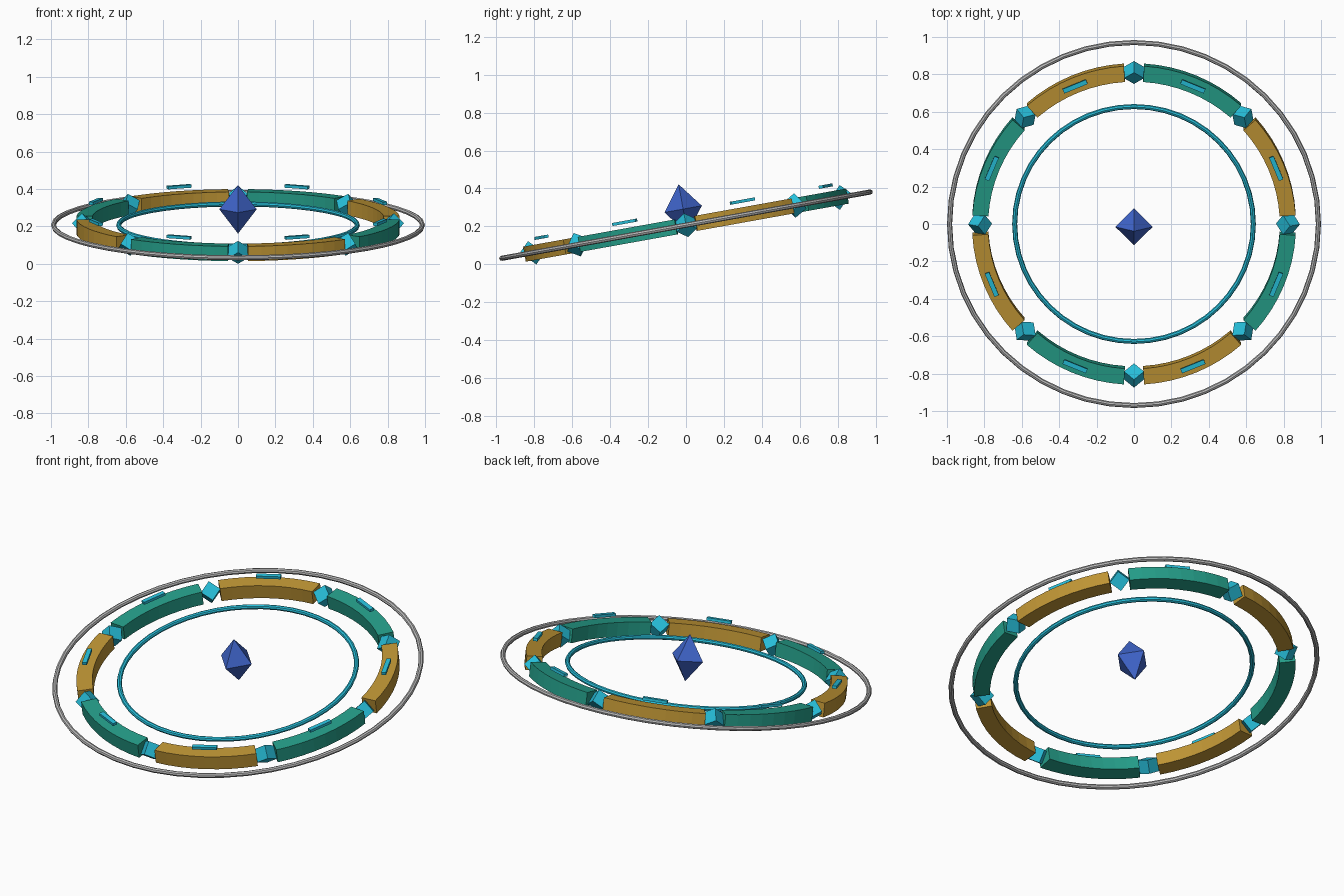
import bpy, bmesh, math
from mathutils import Matrix

if "Cube" in bpy.data.objects:
    bpy.data.objects.remove(bpy.data.objects["Cube"])

# whole model is tilted about x and lifted
TILT = Matrix.Translation((0, 0, 0.207)) @ Matrix.Rotation(math.radians(10.2), 4, 'X')
R = 0.823  # radius of the segmented ring


def material(name, rgb):
    m = bpy.data.materials.new(name)
    m.diffuse_color = (*rgb, 1)
    m.use_nodes = True
    m.node_tree.nodes["Principled BSDF"].inputs["Base Color"].default_value = m.diffuse_color
    return m


CYAN = material("cyan", (0.02, 0.52, 0.70))
GOLD = material("gold", (0.52, 0.30, 0.035))
GREEN = material("teal_green", (0.018, 0.34, 0.25))
BLUE = material("blue", (0.05, 0.13, 0.60))
GREY = material("grey", (0.50, 0.50, 0.50))


def finish(bm, name, mat, local=Matrix()):
    bmesh.ops.recalc_face_normals(bm, faces=bm.faces)
    me = bpy.data.meshes.new(name)
    bm.to_mesh(me)
    bm.free()
    me.materials.append(mat)
    ob = bpy.data.objects.new(name, me)
    bpy.context.collection.objects.link(ob)
    ob.matrix_world = TILT @ local
    return ob


def sweep(name, profile, mat, a0, a1, steps, closed):
    """Sweep an (r, z) profile around the z axis."""
    bm = bmesh.new()
    rows = []
    for i in range(steps if closed else steps + 1):
        a = a0 + (a1 - a0) * i / steps
        rows.append([bm.verts.new((r * math.cos(a), r * math.sin(a), z)) for r, z in profile])
    n = len(profile)
    for i in range(steps):
        p, q = rows[i], rows[(i + 1) % len(rows)]
        for j in range(n):
            k = (j + 1) % n
            bm.faces.new((p[j], p[k], q[k], q[j]))
    if not closed:
        bm.faces.new(rows[0])
        bm.faces.new(rows[-1])
    return finish(bm, name, mat)


def hoop(name, radius, tube, mat):
    prof = [(radius + tube * math.cos(t * math.tau / 8), tube * math.sin(t * math.tau / 8))
            for t in range(8)]
    sweep(name, prof, mat, 0, math.tau, 48, True)


def box(name, size, mat, local):
    bm = bmesh.new()
    bmesh.ops.create_cube(bm, size=1)
    bmesh.ops.scale(bm, vec=size, verts=bm.verts)
    finish(bm, name, mat, local)


# thin outer and inner hoops
hoop("outer_hoop", 0.986, 0.0135, GREY)
hoop("inner_hoop", 0.638, 0.0135, CYAN)

# eight curved segments with floating plates and cube nodes between them
section = [(0.78, -0.04), (0.866, -0.04), (0.866, 0.04), (0.78, 0.04)]
for i in range(8):
    start = i * math.pi / 4
    mid = start + math.pi / 8
    half = math.radians(18.9)
    sweep(f"ring_segment_{i}", section, GREEN if i % 2 else GOLD, mid - half, mid + half, 8, False)
    box(f"floating_plate_{i}", (0.025, 0.135, 0.016), CYAN,
        Matrix.Rotation(mid, 4, 'Z') @ Matrix.Translation((R, 0, 0.072)))
    box(f"cube_node_{i}", (0.075, 0.075, 0.075), CYAN,
        Matrix.Rotation(start, 4, 'Z') @ Matrix.Translation((R, 0, 0))
        @ Matrix.Rotation(math.pi / 4, 4, 'Y') @ Matrix.Rotation(math.pi / 4, 4, 'X'))

# central gem: four-sided double pyramid
bm = bmesh.new()
tips = [bm.verts.new((0, 0, z)) for z in (0.132, -0.132)]
belt = [bm.verts.new((0.1 * math.cos(k * math.pi / 2), 0.1 * math.sin(k * math.pi / 2), 0))
        for k in range(4)]
for k in range(4):
    for tip in tips:
        bm.faces.new((belt[k], belt[(k + 1) % 4], tip))
finish(bm, "center_gem", BLUE, Matrix.Translation((0, 0, 0.086)))
